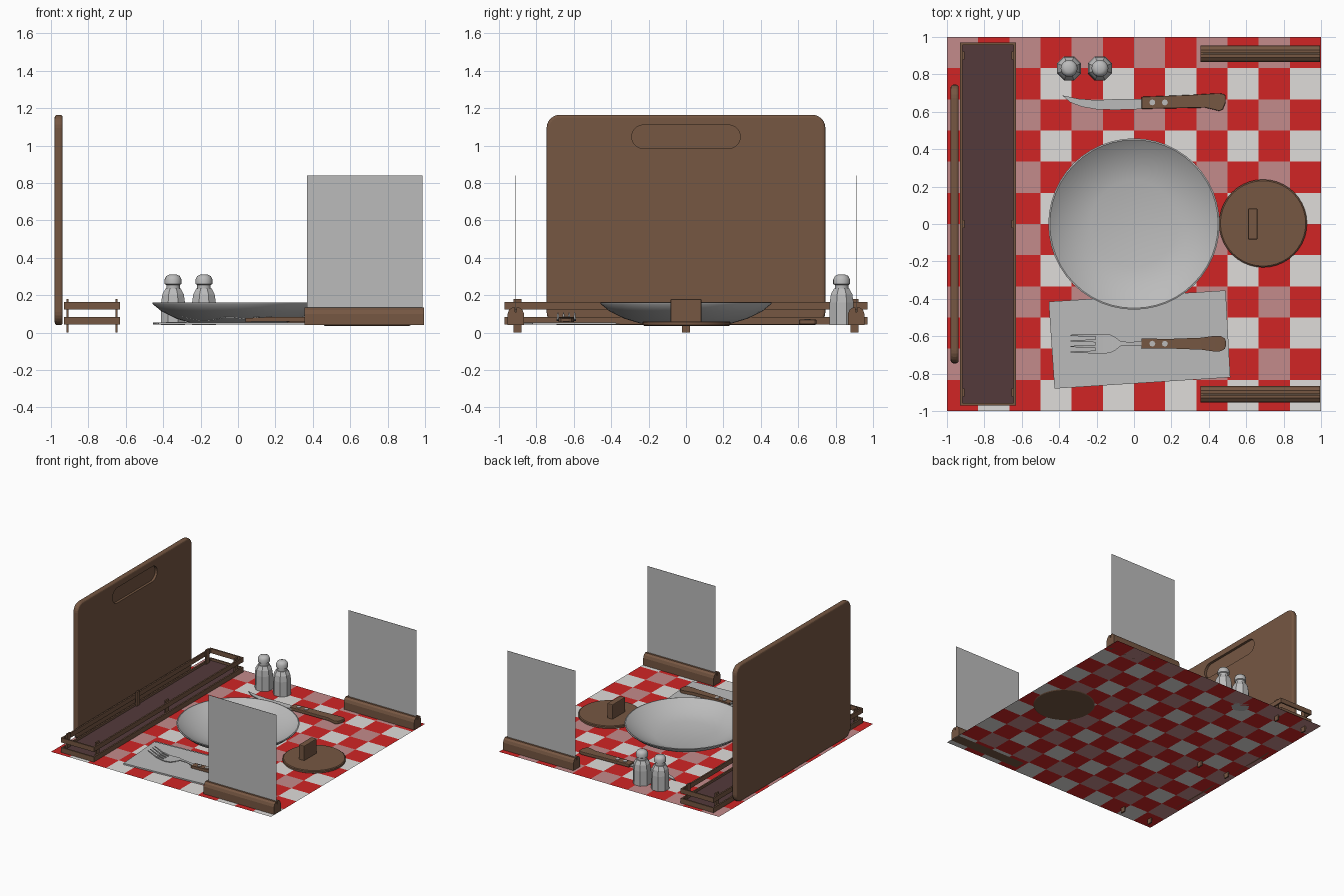
import bpy, bmesh, math
from mathutils import Matrix, Vector

if "Cube" in bpy.data.objects:
    bpy.data.objects.remove(bpy.data.objects["Cube"])


def material(name, rgb):
    m = bpy.data.materials.new(name)
    m.diffuse_color = (*rgb, 1)
    m.use_nodes = True
    m.node_tree.nodes["Principled BSDF"].inputs["Base Color"].default_value = m.diffuse_color
    return m


WOOD = material("brown wood", (0.18, 0.095, 0.055))
DARK = material("dark tray floor", (0.088, 0.042, 0.043))
GREY = material("light grey", (0.50, 0.50, 0.50))
RED = material("cloth red", (0.64, 0.018, 0.018))
PINK = material("cloth pink", (0.55, 0.26, 0.26))
WHITE = material("cloth white", (0.74, 0.72, 0.70))


def finish(name, bm, mat, smooth=None, bevel=0, segs=2):
    bmesh.ops.recalc_face_normals(bm, faces=bm.faces[:])
    me = bpy.data.meshes.new(name)
    bm.to_mesh(me)
    bm.free()
    ob = bpy.data.objects.new(name, me)
    bpy.context.collection.objects.link(ob)
    me.materials.append(mat)
    bpy.ops.object.select_all(action='DESELECT')
    ob.select_set(True)
    bpy.context.view_layer.objects.active = ob
    if bevel:
        b = ob.modifiers.new("bevel", 'BEVEL')
        b.width, b.segments, b.limit_method = bevel, segs, 'ANGLE'
        bpy.ops.object.modifier_apply(modifier="bevel")
    if smooth:
        bpy.ops.object.shade_smooth_by_angle(angle=math.radians(smooth))
    return ob


def box(name, x, y, z, mat, bevel=0):
    bm = bmesh.new()
    c = [(p[0] + p[1]) / 2 for p in (x, y, z)]
    s = [p[1] - p[0] for p in (x, y, z)]
    bmesh.ops.create_cube(bm, size=1, matrix=Matrix.Translation(c) @ Matrix.Diagonal((*s, 1)))
    return finish(name, bm, mat, bevel=bevel)


def prism(name, pts, z0, z1, mat, matrix=Matrix(), **kw):
    """Flat outline raised from z0 to z1, then placed by matrix."""
    bm = bmesh.new()
    f = bm.faces.new([bm.verts.new((x, y, z0)) for x, y in pts])
    r = bmesh.ops.extrude_face_region(bm, geom=[f])
    bmesh.ops.translate(bm, vec=(0, 0, z1 - z0),
                        verts=[v for v in r['geom'] if isinstance(v, bmesh.types.BMVert)])
    bmesh.ops.transform(bm, matrix=matrix, verts=bm.verts[:])
    return finish(name, bm, mat, **kw)


def lathe(name, profile, sides, loc, mat, smooth=None, turn=0.0):
    bm = bmesh.new()
    rings = []
    for r, z in profile:
        if r == 0:
            rings.append([bm.verts.new((loc[0], loc[1], z))] * sides)
        else:
            a = [2 * math.pi * (i + turn) / sides for i in range(sides)]
            rings.append([bm.verts.new((loc[0] + r * math.cos(t), loc[1] + r * math.sin(t), z)) for t in a])
    for p, q in zip(rings, rings[1:]):
        for i in range(sides):
            j = (i + 1) % sides
            bm.faces.new(list(dict.fromkeys((p[i], p[j], q[j], q[i]))))
    return finish(name, bm, mat, smooth)


def loft(name, sections, mat, smooth=None):
    """Strip along x; each section is (x, y, half width, z bottom, z top)."""
    bm = bmesh.new()
    rings = [[bm.verts.new(p) for p in ((x, y - w, a), (x, y + w, a), (x, y + w, b), (x, y - w, b))]
             for x, y, w, a, b in sections]
    for p, q in zip(rings, rings[1:]):
        for i in range(4):
            j = (i + 1) % 4
            bm.faces.new((p[i], p[j], q[j], q[i]))
    bm.faces.new(rings[0])
    bm.faces.new(rings[-1])
    return finish(name, bm, mat, smooth)


def round_rect(x0, x1, y0, y1, r, n=6):
    pts = []
    for k, (cx, cy) in enumerate(((x1 - r, y1 - r), (x0 + r, y1 - r), (x0 + r, y0 + r), (x1 - r, y0 + r))):
        for i in range(n + 1):
            t = math.pi / 2 * (k + i / n)
            pts.append((cx + r * math.cos(t), cy + r * math.sin(t)))
    return pts


# Chequered tablecloth
bm = bmesh.new()
bmesh.ops.create_grid(bm, x_segments=12, y_segments=12, size=1,
                      matrix=Matrix.Translation((0, 0, 0.04)))
for f in bm.faces:
    c = f.calc_center_median()
    i, j = int((c.x + 1) * 6), int((c.y + 1) * 6)
    f.material_index = 0 if (i + j) % 2 == 0 else (1 if i % 2 == 0 else 2)
cloth = finish("tablecloth", bm, RED)
cloth.data.materials.append(PINK)
cloth.data.materials.append(WHITE)

# Upright cutting board with a recessed grip (local x,y,z -> world y,z,x)
UP = Matrix(((0, 0, 1, 0), (1, 0, 0, 0), (0, 1, 0, 0), (0, 0, 0, 1)))
board = prism("cutting_board", round_rect(-0.745, 0.745, 0.04, 1.165, 0.07), -0.98, -0.937,
              WOOD, UP, bevel=0.014, segs=3)
cutter = prism("grip_cutter", round_rect(-0.29, 0.29, 0.985, 1.11, 0.062, 8), -0.957, -0.9, WOOD, UP)
cutter.hide_render = True
bpy.context.view_layer.objects.active = board
mod = board.modifiers.new("grip", 'BOOLEAN')
mod.object, mod.operation, mod.solver = cutter, 'DIFFERENCE', 'EXACT'
bpy.ops.object.modifier_apply(modifier="grip")
bpy.data.objects.remove(cutter)

# Slatted tray: floor, two levels of rails, six posts
box("tray_floor", (-0.92, -0.635), (-0.965, 0.965), (0.05, 0.065), DARK)
for lvl, z in (("lower", (0.043, 0.083)), ("upper", (0.125, 0.163))):
    for k, x in enumerate((-0.929, -0.643)):
        box(f"tray_{lvl}_side_rail_{k}", (x, x + 0.012), (-0.97, 0.97), z, WOOD)
    for k, y in enumerate((-0.97, 0.958)):
        box(f"tray_{lvl}_end_rail_{k}", (-0.93, -0.63), (y, y + 0.012), z, WOOD)
for y in (-0.9, 0, 0.9):
    for x in (-0.917, -0.655):
        box("tray_post", (x, x + 0.012), (y - 0.021, y + 0.021), (0, 0.18), WOOD)

# Plate
lathe("plate", [(0, 0.048), (0.24, 0.048), (0.33, 0.075), (0.41, 0.115), (0.455, 0.152), (0.458, 0.16),
                (0.45, 0.162), (0.40, 0.125), (0.32, 0.09), (0.232, 0.065), (0, 0.065)],
      48, (0, 0), GREY, 30)

# Salt and pepper shakers: faceted bodies, round caps
for k, x in enumerate((-0.347, -0.182)):
    lathe(f"shaker_body_{k}", [(0, 0.04), (0.07, 0.04), (0.069, 0.16), (0.062, 0.205), (0.045, 0.235), (0, 0.235)],
          8, (x, 0.832), GREY, turn=0.5)
    lathe(f"shaker_cap_{k}", [(0, 0.23), (0.036, 0.23), (0.036, 0.255), (0.045, 0.26), (0.045, 0.285),
                              (0.036, 0.303), (0.02, 0.31), (0, 0.311)], 20, (x, 0.832), GREY, 40)

# Knife
prism("knife_blade", [(0.06, 0.615), (0.06, 0.668), (-0.1, 0.668), (-0.2, 0.662), (-0.3, 0.67), (-0.385, 0.688),
                      (-0.34, 0.65), (-0.28, 0.627), (-0.2, 0.613), (-0.1, 0.61)], 0.052, 0.058, GREY)
prism("knife_handle", [(0.04, 0.615), (0.38, 0.622), (0.425, 0.612), (0.455, 0.604), (0.475, 0.612), (0.49, 0.65),
                       (0.49, 0.685), (0.48, 0.695), (0.45, 0.699), (0.3, 0.69), (0.04, 0.68)],
      0.044, 0.07, WOOD, bevel=0.005)

# Napkin: folded sheet in two layers
prism("napkin", [(-0.425, -0.88), (0.515, -0.82), (0.49, -0.355), (-0.455, -0.415)], 0.043, 0.049, GREY)
prism("napkin_fold", [(-0.425, -0.88), (0.515, -0.82), (0.49, -0.375), (-0.455, -0.435)], 0.049, 0.054, GREY)

# Fork: handle, neck with bowl, four tines
FY = -0.64
loft("fork_handle", [(0.04, FY, 0.027, 0.058, 0.078), (0.2, FY, 0.026, 0.06, 0.085), (0.36, FY, 0.032, 0.06, 0.085),
                     (0.43, FY, 0.042, 0.058, 0.082), (0.465, FY, 0.04, 0.057, 0.08),
                     (0.485, FY, 0.028, 0.057, 0.078), (0.492, FY, 0.012, 0.059, 0.075)], WOOD)
loft("fork_neck", [(0.05, FY, 0.014, 0.068, 0.075), (-0.02, FY, 0.009, 0.078, 0.085), (-0.07, FY, 0.012, 0.08, 0.087),
                   (-0.1, FY, 0.035, 0.073, 0.079), (-0.13, FY, 0.05, 0.066, 0.072),
                   (-0.17, FY, 0.053, 0.062, 0.068), (-0.205, FY, 0.052, 0.062, 0.068)], GREY, 40)
for k in range(4):
    y = FY - 0.0445 + 0.0297 * k
    loft(f"fork_tine_{k}", [(-0.2, y, 0.0075, 0.062, 0.068), (-0.27, y, 0.006, 0.074, 0.08),
                            (-0.34, y, 0.003, 0.104, 0.109)], GREY)

# Handle rivets
for y, z in ((0.65, 0.07), (FY, 0.082)):
    for x in (0.098, 0.165):
        lathe("rivet", [(0, z - 0.01), (0.016, z - 0.01), (0.016, z + 0.004), (0, z + 0.004)], 8, (x, y), GREY)

# Round wooden lid with upright grip
lathe("round_lid", [(0, 0.036), (0.225, 0.036), (0.235, 0.042), (0.235, 0.056), (0.228, 0.061), (0, 0.061)],
      40, (0.69, 0.003), WOOD, 30)
box("lid_grip", (0.61, 0.66), (-0.083, 0.083), (0.05, 0.18), WOOD, 0.006)

# Card stands: grooved wooden base (cross-section in y,z run along x) with an upright card
half = [(0.044, 0.04), (0.044, 0.1), (0.036, 0.122), (0.02, 0.134), (0.004, 0.134), (0.004, 0.11)]
section = half + [(-y, z) for y, z in reversed(half)]
for side, y in (("front", -0.91), ("back", 0.91)):
    prism(f"{side}_card_stand", [(y + a, z) for a, z in section], 0.355, 0.995, WOOD, UP)
    box(f"{side}_card", (0.368, 0.986), (y - 0.001, y + 0.001), (0.11, 0.84), GREY)
